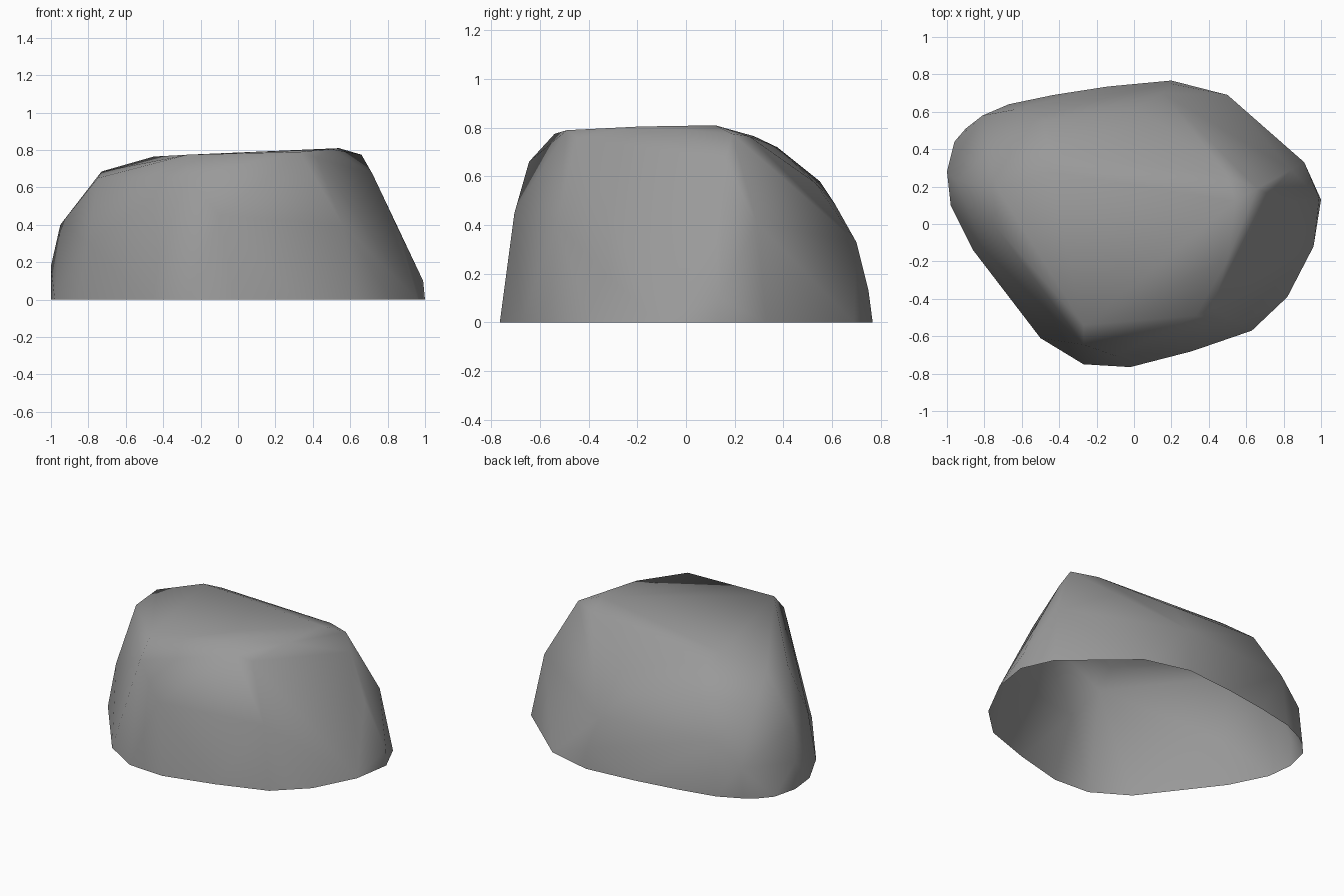
import bpy, bmesh

if "Cube" in bpy.data.objects:
    bpy.data.objects.remove(bpy.data.objects["Cube"])

# Ground outline of the boulder (x, y)
base = [(-1, .28), (-.96, .44), (-.9, .51), (-.82, .57), (-.67, .64), (-.43, .69),
        (-.14, .735), (.2, .767), (.5, .69), (.91, .33), (1, .13), (.96, -.12),
        (.82, -.39), (.63, -.57), (.31, -.68), (-.02, -.765), (-.27, -.75),
        (-.5, -.61), (-.86, -.14), (-.98, .1)]

# Corners of the top, shoulders and bulges (x, y, z)
crown = [(.54, .12, .81), (.5, -.19, .805), (.33, -.49, .79), (-.27, -.54, .775), (-.45, .28, .765)]
shoulders = [(.66, .19, .775), (.72, .16, .67), (.42, -.45, .76), (-.27, -.645, .66),
             (-.75, 0, .65), (-.73, .19, .685), (.5, .26, .765), (-.38, .375, .72),
             (-.48, .55, .58), (.15, .53, .575), (-.78, .39, .53)]
bulges = [(-.1, -.705, .45), (.56, -.53, .4), (-.95, .23, .4), (-1, .28, .18),
          (-.8, -.14, .3), (0, .61, .49), (.15, .7, .33), (.2, .75, .13),
          (-.65, .61, .35), (-.81, .58, .2), (.99, .14, .1), (.85, .12, .39), (.84, .29, .41)]

# Boulder skin: hull around the corners, open underneath
bm = bmesh.new()
for p in [(x, y, 0) for x, y in base] + crown + shoulders + bulges:
    bm.verts.new(p)
bmesh.ops.convex_hull(bm, input=bm.verts[:])
loose = [v for v in bm.verts if not v.link_faces]
bmesh.ops.delete(bm, geom=loose, context='VERTS')
bottom = [f for f in bm.faces if all(v.co.z < .001 for v in f.verts)]
bmesh.ops.delete(bm, geom=bottom, context='FACES')
bmesh.ops.recalc_face_normals(bm, faces=bm.faces[:])
if sum(f.normal.dot(f.calc_center_median()) for f in bm.faces) < 0:
    bmesh.ops.reverse_faces(bm, faces=bm.faces[:])
for f in bm.faces:
    f.smooth = True

mesh = bpy.data.meshes.new("boulder")
bm.to_mesh(mesh)
bm.free()
boulder = bpy.data.objects.new("boulder", mesh)
bpy.context.collection.objects.link(boulder)

# Dark grey stone
stone = bpy.data.materials.new("stone")
stone.diffuse_color = (.32, .32, .32, 1)
stone.use_nodes = True
stone.node_tree.nodes["Principled BSDF"].inputs["Base Color"].default_value = stone.diffuse_color
mesh.materials.append(stone)
